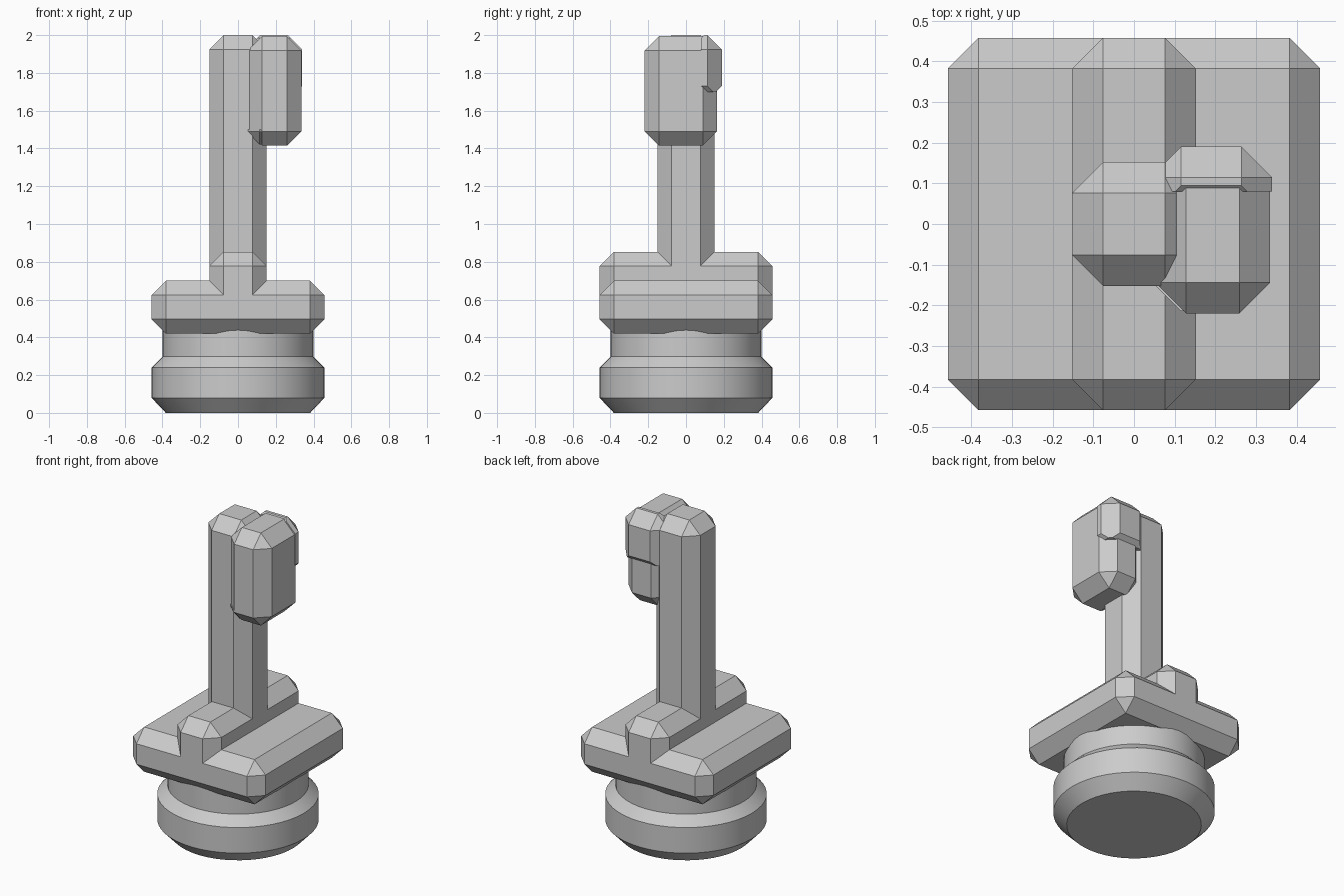
import bpy
import bmesh
from mathutils import Vector

cube = bpy.data.objects.get("Cube")
if cube:
    bpy.data.objects.remove(cube, do_unlink=True)

grey = bpy.data.materials.new("plain_grey")
grey.use_nodes = True
GREY = (0.6, 0.6, 0.6, 1)
grey.diffuse_color = GREY
grey.node_tree.nodes["Principled BSDF"].inputs["Base Color"].default_value = GREY

CHAMFER = 0.076


def finish(name, bm):
    bmesh.ops.recalc_face_normals(bm, faces=bm.faces)
    mesh = bpy.data.meshes.new(name)
    bm.to_mesh(mesh)
    bm.free()
    mesh.materials.append(grey)
    obj = bpy.data.objects.new(name, mesh)
    bpy.context.collection.objects.link(obj)
    return obj


def chamfered_box(name, low, high, chamfer=CHAMFER, cuts=()):
    """Box with every edge chamfered, then trimmed by (point, outward normal) planes."""
    low, high = Vector(low), Vector(high)
    bm = bmesh.new()
    bmesh.ops.create_cube(bm, size=1)
    for v in bm.verts:
        v.co = (low + high) / 2 + v.co * (high - low)
    bmesh.ops.bevel(bm, geom=bm.edges[:], offset=chamfer, segments=1,
                    affect='EDGES', profile=0.5)
    for point, normal in cuts:
        geom = bm.verts[:] + bm.edges[:] + bm.faces[:]
        bmesh.ops.bisect_plane(bm, geom=geom, plane_co=point, plane_no=normal,
                               clear_outer=True)
        rim = [e for e in bm.edges if e.is_boundary]
        bmesh.ops.holes_fill(bm, edges=rim)
    return finish(name, bm)


def turned(name, profile, sides=48):
    """Solid of revolution from (radius, height) points, with flat caps."""
    bm = bmesh.new()
    verts = [bm.verts.new((r, 0, z)) for r, z in [(0, profile[0][1])] + profile
             + [(0, profile[-1][1])]]
    edges = [bm.edges.new(pair) for pair in zip(verts, verts[1:])]
    bmesh.ops.spin(bm, geom=verts + edges, cent=(0, 0, 0), axis=(0, 0, 1),
                   angle=6.283185, steps=sides, use_duplicate=False)
    bmesh.ops.remove_doubles(bm, verts=bm.verts, dist=0.0005)
    obj = finish(name, bm)
    bpy.ops.object.select_all(action='DESELECT')
    obj.select_set(True)
    bpy.context.view_layer.objects.active = obj
    bpy.ops.object.shade_smooth_by_angle(angle=0.5)
    return obj


# Round foot and neck
turned("round_foot", [(0.382, 0), (0.458, 0.08), (0.458, 0.24), (0.382, 0.315)])
turned("neck", [(0.40, 0.2), (0.40, 0.5)])

# Square platform, ridge across it, and upright column
chamfered_box("platform", (-0.458, -0.458, 0.42), (0.458, 0.458, 0.70))
chamfered_box("ridge", (-0.152, -0.458, 0.46), (0.152, 0.458, 0.853))
chamfered_box("column", (-0.152, -0.152, 0.55), (0.152, 0.152, 2.0))

# Head at the side of the column top, with a small block low on its inner side
chamfered_box("head", (0.052, -0.22, 1.415), (0.335, 0.165, 1.994))
chamfered_box("inner_block", (0.045, -0.214, 1.42), (0.26, 0.14, 1.572), 0.07,
              cuts=[((0, 0, 1.5), (0, 0, 1))])

# Back pad: deep chamfers behind and on top, fine ones in front and below
chamfered_box("back_pad", (0.04, -0.1, 1.5), (0.34, 0.19, 2.0), cuts=[
    ((0, 0, 1.70), (0, 0, -1)),
    ((0, 0.08, 0), (0, -1, 0)),
    ((0, 0.19, 1.73), (0, 1, -1)),
    ((0, 0.08, 1.73), (0, -1, -1)),
    ((0.34, 0, 1.73), (1, 0, -1)),
    ((0.04, 0, 1.73), (-1, 0, -1)),
    ((0, 0.095, 2.0), (0, -1, 1)),
])
